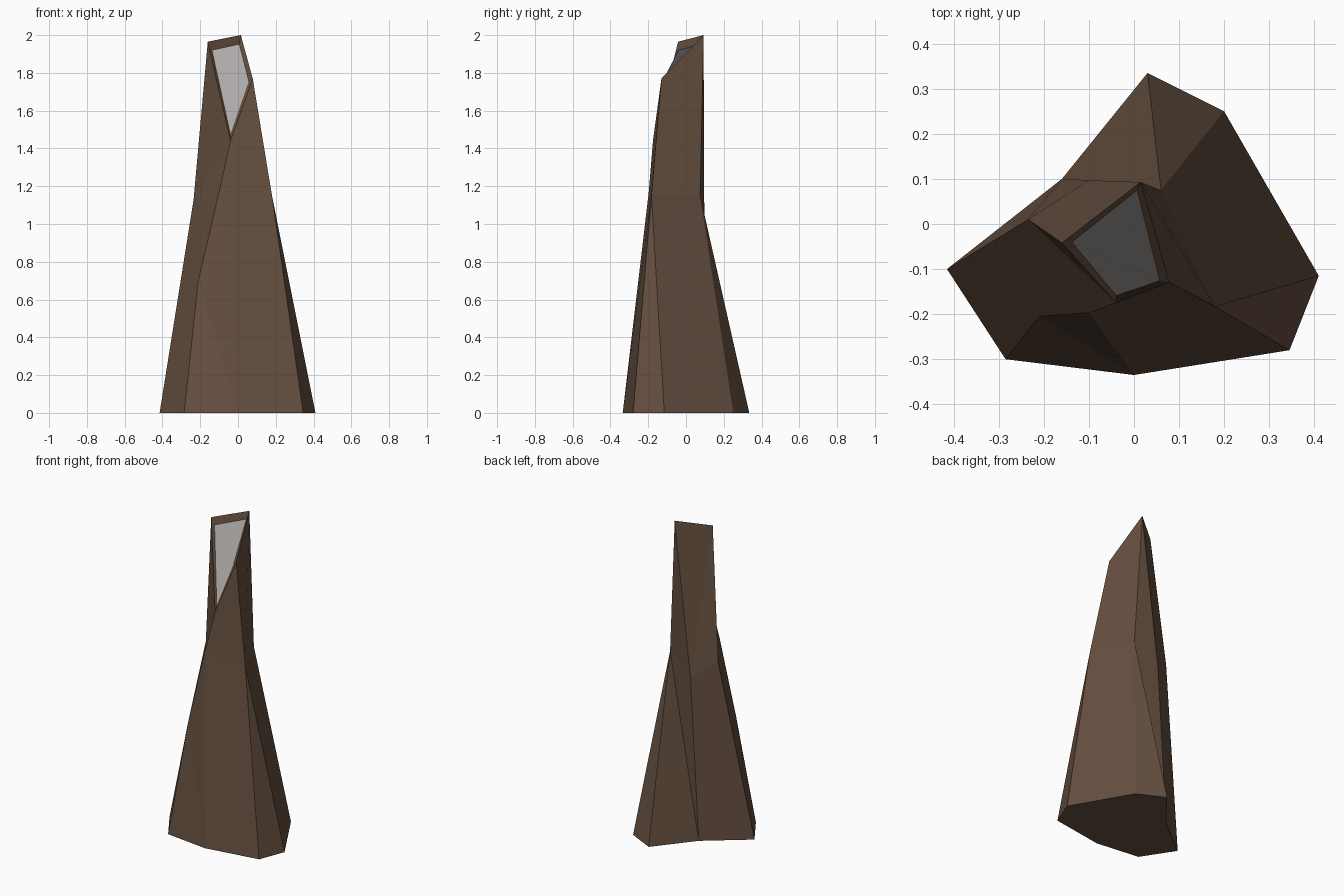
import bpy, bmesh

if "Cube" in bpy.data.objects:
    bpy.data.objects.remove(bpy.data.objects["Cube"])


def material(name, rgb):
    m = bpy.data.materials.new(name)
    m.diffuse_color = (*rgb, 1.0)
    m.use_nodes = True
    m.node_tree.nodes["Principled BSDF"].inputs["Base Color"].default_value = m.diffuse_color
    return m


bark = material("bark_brown", (0.13, 0.078, 0.05))
wood = material("cut_wood_grey", (0.42, 0.40, 0.39))

bm = bmesh.new()


def ring(points):
    return [bm.verts.new(p) for p in points]


# Irregular foot outline, from the left round the front
foot = ring([(x, y, 0) for x, y in (
    (-0.415, -0.10), (-0.285, -0.30), (0.0, -0.335), (0.345, -0.28),
    (0.41, -0.115), (0.20, 0.25), (0.03, 0.335), (-0.16, 0.10))])

# Waist corners: left, front, right, back right, back
left, front, right, back_right, back = ring([
    (-0.235, 0.01, 1.13), (-0.10, -0.197, 1.17), (0.18, -0.183, 1.15),
    (0.06, 0.075, 1.15), (-0.10, 0.097, 1.02)])
waist = [left, front, front, right, right, back_right, back_right, back]

# Slanted broken rim and the inset cut inside it
rim_left, rim_low, rim_right, rim_peak = rim = ring([
    (-0.16, -0.042, 1.965), (-0.04, -0.175, 1.44),
    (0.078, -0.13, 1.77), (0.015, 0.093, 2.0)])
top = [rim_left, rim_low, rim_low, rim_right, rim_right] + [rim_peak] * 3
cut = ring([(-0.138, -0.04, 1.92), (-0.04, -0.158, 1.475),
            (0.057, -0.125, 1.755), (0.007, 0.075, 1.952)])


def bridge(lower, upper):
    # Join two rings, dropping repeated corners
    n = len(lower)
    for i in range(n):
        j = (i + 1) % n
        corners = list(dict.fromkeys((lower[i], lower[j], upper[j], upper[i])))
        if len(corners) > 2:
            bm.faces.new(corners)


bridge(foot, waist)
bridge(waist, top)
bridge(rim, cut)
bm.faces.new(foot[::-1])
cut_face = bm.faces.new(cut)
cut_face.material_index = 1

# Kink in the front left ridge
ridge = bm.edges.get((foot[1], front))
kink = bmesh.utils.edge_split(ridge, foot[1], 0.6)[1]
kink.co = (-0.21, -0.205, 0.70)

# Creases across the bent faces
for a, b in ((kink, left), (kink, foot[2]), (foot[7], back_right),
             (left, rim_low), (back, rim_left)):
    bmesh.ops.connect_verts(bm, verts=[a, b])
bmesh.ops.recalc_face_normals(bm, faces=bm.faces[:])

mesh = bpy.data.meshes.new("broken_trunk")
bm.to_mesh(mesh)
bm.free()
mesh.materials.append(bark)
mesh.materials.append(wood)
trunk = bpy.data.objects.new("broken_trunk", mesh)
bpy.context.collection.objects.link(trunk)
